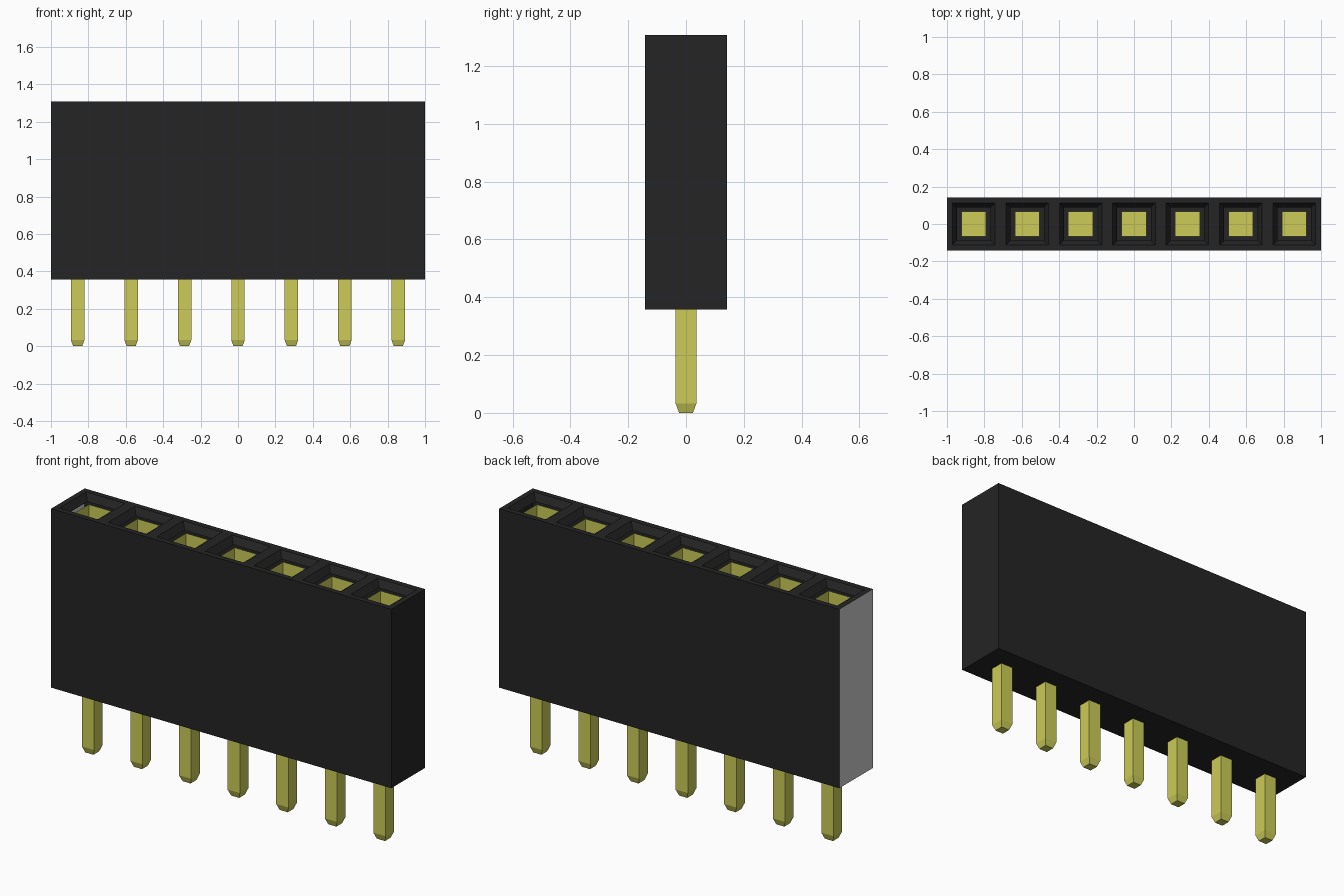
import bpy, bmesh
from mathutils import Matrix, Vector

if "Cube" in bpy.data.objects:
    bpy.data.objects.remove(bpy.data.objects["Cube"], do_unlink=True)

COUNT = 7
PITCH = 2 / COUNT
HALF_Y = 0.141
BASE_Z, TOP_Z = 0.357, 1.308
MOUTH, BORE, FUNNEL = 0.1, 0.066, 0.036   # socket half widths and funnel depth
FLOOR_Z = 0.7
PIN, TIP, TAPER = 0.036, 0.024, 0.033     # pin half widths and tip height


def material(name, rgb):
    linear = [((c + 0.055) / 1.055) ** 2.4 for c in rgb] + [1.0]
    mat = bpy.data.materials.new(name)
    mat.use_nodes = True
    mat.diffuse_color = linear
    mat.node_tree.nodes["Principled BSDF"].inputs["Base Color"].default_value = linear
    return mat


def finish(bm, name, *mats):
    mesh = bpy.data.meshes.new(name)
    bm.to_mesh(mesh)
    bm.free()
    for mat in mats:
        mesh.materials.append(mat)
    obj = bpy.data.objects.new(name, mesh)
    bpy.context.collection.objects.link(obj)
    return obj


def box(bm, lo, hi):
    lo, hi = Vector(lo), Vector(hi)
    matrix = Matrix.Translation((lo + hi) / 2) @ Matrix.Diagonal((*(hi - lo), 1))
    return bmesh.ops.create_cube(bm, size=1, matrix=matrix)["verts"]


black = material("black plastic", (0.142, 0.142, 0.142))
gold = material("gold contact", (0.8, 0.8, 0.345))
grey = material("pale grey end", (0.8, 0.8, 0.8))

# Housing: a block split into one cell per socket
bm = bmesh.new()
box(bm, (-1, -HALF_Y, BASE_Z), (1, HALF_Y, TOP_Z))
for i in range(1, COUNT):
    bmesh.ops.bisect_plane(bm, geom=bm.verts[:] + bm.edges[:] + bm.faces[:],
                           plane_co=(-1 + i * PITCH, 0, 0), plane_no=(1, 0, 0))

# Funnel mouths: flat rim, then sloping sides, left open at the bore
cells = [f for f in bm.faces if f.normal.z > 0.9]
bmesh.ops.inset_individual(bm, faces=cells, thickness=HALF_Y - MOUTH)
bmesh.ops.inset_individual(bm, faces=cells, thickness=MOUTH - BORE, depth=-FUNNEL)
bmesh.ops.delete(bm, geom=cells, context="FACES")

# The end at -x is pale grey
bm.normal_update()
for f in bm.faces:
    f.material_index = 1 if f.normal.x < -0.9 else 0
finish(bm, "housing", black, grey)

for i in range(COUNT):
    x = (i - (COUNT - 1) / 2) * PITCH

    # Gold socket lining, open at the top and facing inward
    bm = bmesh.new()
    box(bm, (x - BORE, -BORE, FLOOR_Z), (x + BORE, BORE, TOP_Z - FUNNEL))
    bm.normal_update()
    bmesh.ops.delete(bm, geom=[f for f in bm.faces if f.normal.z > 0.9], context="FACES")
    bmesh.ops.reverse_faces(bm, faces=bm.faces[:])
    finish(bm, f"socket_lining_{i + 1}", gold)

    # Square pin with a tapered tip
    bm = bmesh.new()
    box(bm, (x - PIN, -PIN, TAPER), (x + PIN, PIN, BASE_Z + 0.05))
    bm.normal_update()
    end = [f for f in bm.faces if f.normal.z < -0.9]
    tip = bmesh.ops.extrude_discrete_faces(bm, faces=end)["faces"][0]
    for v in tip.verts:
        v.co = (x + (v.co.x - x) * TIP / PIN, v.co.y * TIP / PIN, 0)
    bmesh.ops.remove_doubles(bm, verts=bm.verts[:], dist=0.0001)
    # Join the tip to the shaft with sloping sides
    bmesh.ops.recalc_face_normals(bm, faces=bm.faces[:])
    finish(bm, f"pin_{i + 1}", gold)
